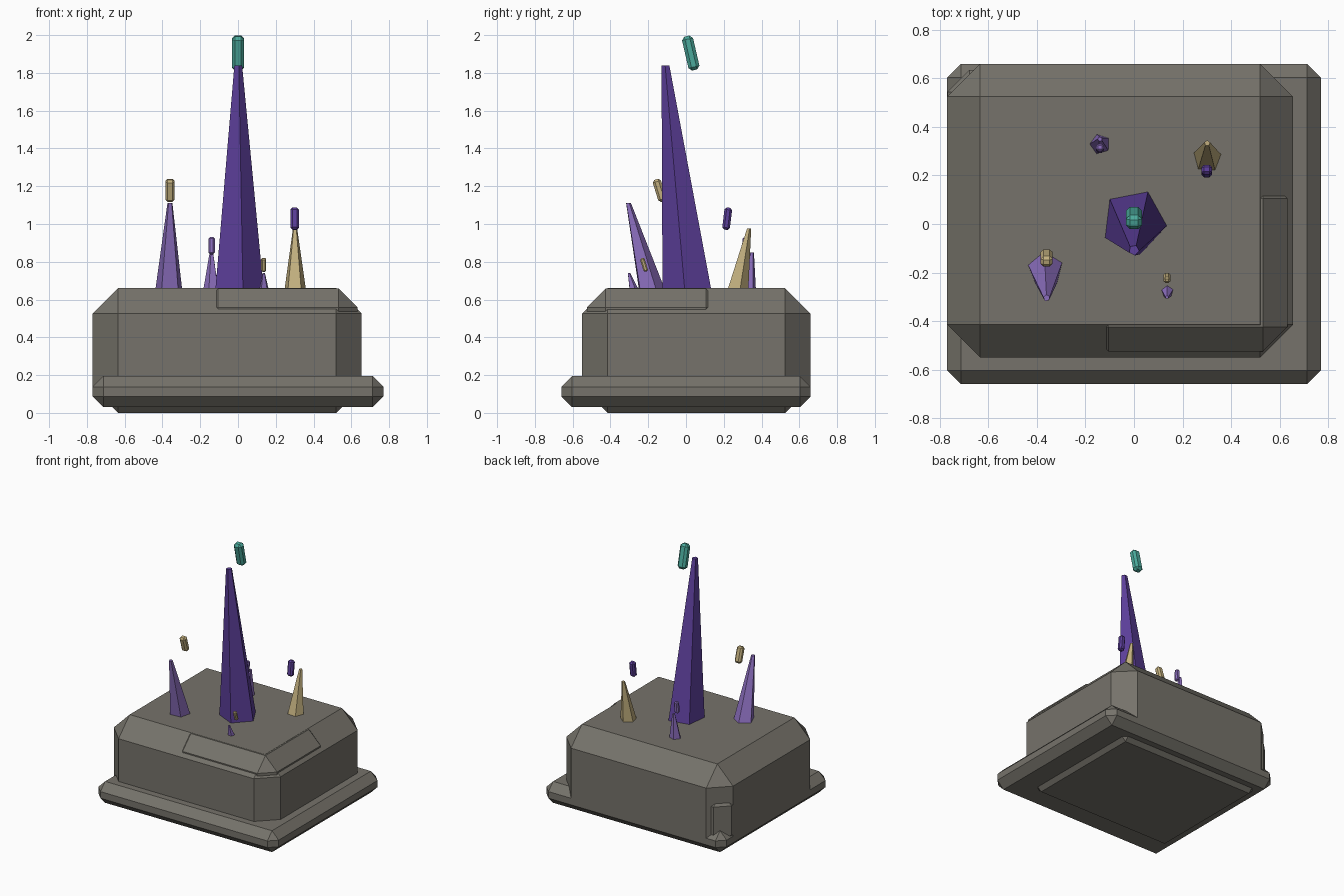
import bpy, bmesh, math
from mathutils import Matrix, Vector

if "Cube" in bpy.data.objects:
    bpy.data.objects.remove(bpy.data.objects["Cube"])


def material(name, rgb):
    m = bpy.data.materials.new(name)
    m.diffuse_color = (*rgb, 1)
    m.use_nodes = True
    m.node_tree.nodes["Principled BSDF"].inputs["Base Color"].default_value = m.diffuse_color
    return m


STONE = material("stone", (0.18, 0.17, 0.145))
PURPLE = material("purple", (0.11, 0.05, 0.33))
LAVENDER = material("lavender", (0.26, 0.155, 0.51))
GOLD = material("gold", (0.54, 0.43, 0.21))
TEAL = material("teal", (0.07, 0.40, 0.33))


def finish(bm, name, mat):
    bmesh.ops.recalc_face_normals(bm, faces=bm.faces[:])
    me = bpy.data.meshes.new(name)
    bm.to_mesh(me)
    bm.free()
    me.materials.append(mat)
    ob = bpy.data.objects.new(name, me)
    bpy.context.collection.objects.link(ob)
    return ob


def chamfered_box(name, lo, hi, bevel, mat, tilt=0):
    """Box between two corners, chamfered on every edge, tilted about x."""
    lo, hi = Vector(lo), Vector(hi)
    bm = bmesh.new()
    bmesh.ops.create_cube(bm, size=1, matrix=Matrix.Diagonal((*(hi - lo), 1)))
    bmesh.ops.bevel(bm, geom=bm.edges[:], offset=bevel, offset_type='OFFSET',
                    segments=1, affect='EDGES', profile=0.5)
    ob = finish(bm, name, mat)
    ob.location = (lo + hi) / 2
    ob.rotation_euler.x = math.radians(tilt)
    return ob


def spire(name, base, r, tip, r_tip, phase, mat):
    """Five-sided leaning crystal with a small flat tip."""
    bm = bmesh.new()
    rings = []
    for (cx, cy, cz), rad in ((base, r), (tip, r_tip)):
        rings.append([bm.verts.new((cx + rad * math.cos(a), cy + rad * math.sin(a), cz))
                      for a in (math.radians(phase + 72 * i) for i in range(5))])
    for i in range(5):
        j = (i + 1) % 5
        bm.faces.new((rings[0][i], rings[0][j], rings[1][j], rings[1][i]))
    bm.faces.new(rings[0][::-1])
    bm.faces.new(rings[1])
    return finish(bm, name, mat)


def shard(name, centre, width, length, tilt, mat):
    """Floating chamfered shard."""
    half = Vector((width, width * 0.9, length)) / 2
    c = Vector(centre)
    return chamfered_box(name, c - half, c + half, width * 0.25, mat, tilt)


# Stone base: low slab, main block and two overlapping rocks
chamfered_box("base_slab", (-0.77, -0.66, 0.03), (0.77, 0.66, 0.195), 0.057, STONE)
chamfered_box("main_block", (-0.77, -0.55, 0), (0.655, 0.66, 0.66), 0.135, STONE)
chamfered_box("corner_rock", (-0.205, -0.525, 0.12), (0.632, 0.205, 0.659), 0.1, STONE)
chamfered_box("back_rock", (-0.769, 0.0, 0.06), (-0.2, 0.635, 0.47), 0.09, STONE)

# Crystal spires standing on the block
spire("centre_spire", (0, 0.01, 0.65), 0.137, (0, -0.108, 1.84), 0.022, -7, PURPLE)
spire("left_spire", (-0.365, -0.185, 0.65), 0.075, (-0.36, -0.305, 1.11), 0.014, 22, LAVENDER)
spire("right_spire", (0.302, 0.27, 0.65), 0.06, (0.302, 0.333, 0.975), 0.012, 15, GOLD)
spire("back_spire", (-0.14, 0.328, 0.65), 0.044, (-0.14, 0.35, 0.85), 0.01, 35, LAVENDER)
spire("front_spire", (0.138, -0.276, 0.65), 0.027, (0.136, -0.302, 0.74), 0.007, 20, LAVENDER)

# Floating shards above the spires
shard("centre_shard", (0, 0.025, 1.905), 0.066, 0.184, 13, TEAL)
shard("left_shard", (-0.36, -0.14, 1.178), 0.05, 0.122, 17, GOLD)
shard("right_shard", (0.30, 0.218, 1.028), 0.045, 0.118, -7, PURPLE)
shard("back_shard", (-0.14, 0.312, 0.885), 0.034, 0.09, -5, LAVENDER)
shard("front_shard", (0.136, -0.222, 0.784), 0.027, 0.074, 17, GOLD)
